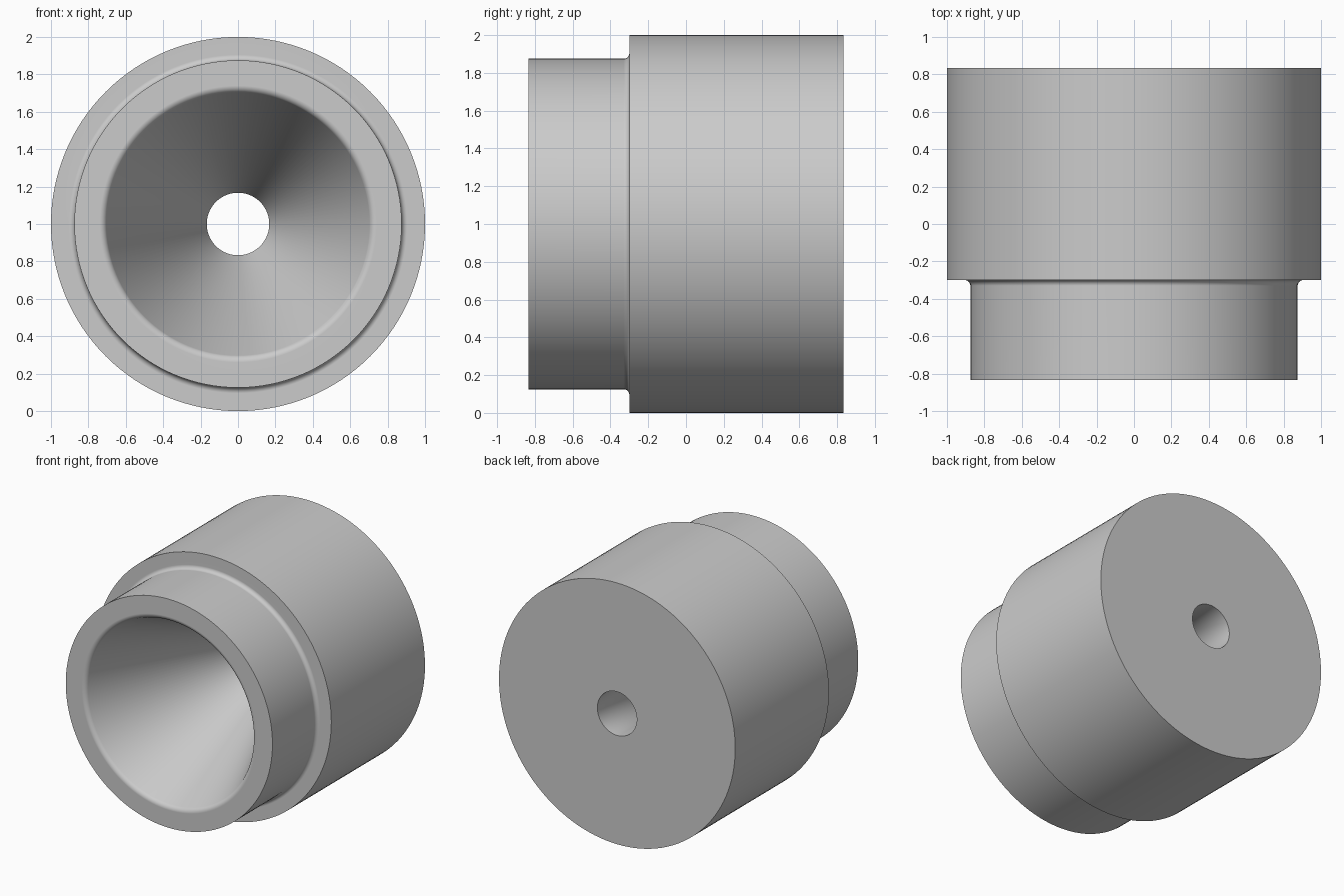
import bpy, bmesh, math
from mathutils import Vector

cube = bpy.data.objects.get("Cube")
if cube:
    bpy.data.objects.remove(cube, do_unlink=True)

SEGMENTS = 128
FRONT, STEP, BACK = -0.833, -0.30, 0.833
OUTER, NECK, BORE = 1.0, 0.875, 0.167
MOUTH, CONE_END = 0.74, 0.417
LIP, FILLET = 0.04, 0.03


def arc(r, y, radius, start, end, steps=8):
    """Points (radius, y) along an arc about (r, y), angles in radians."""
    angles = [start + (end - start) * i / steps for i in range(steps + 1)]
    return [(r + radius * math.cos(a), y + radius * math.sin(a)) for a in angles]


# Cone angle chosen so the wall meets the rounded lip smoothly
taper = math.atan((MOUTH - LIP - BORE) / (CONE_END - FRONT))
lip = arc(MOUTH, FRONT + LIP, LIP, math.pi + taper, 1.5 * math.pi)
fillet = arc(NECK + FILLET, STEP - FILLET, FILLET, math.pi, math.pi / 2)

# Closed cross-section: bore, funnel, lip, neck, fillet, body
profile = [(BORE, BACK), (BORE, CONE_END)] + lip + [(NECK, FRONT)] + fillet
profile += [(OUTER, STEP), (OUTER, BACK)]

bm = bmesh.new()
verts = [bm.verts.new((r, y, 0)) for r, y in profile]
edges = [bm.edges.new((v, verts[(i + 1) % len(verts)])) for i, v in enumerate(verts)]
bmesh.ops.spin(bm, geom=verts + edges, cent=Vector(), axis=(0, 1, 0),
               angle=math.tau, steps=SEGMENTS, use_merge=True)
bmesh.ops.remove_doubles(bm, verts=bm.verts, dist=0.0001)
bmesh.ops.recalc_face_normals(bm, faces=bm.faces)
mesh = bpy.data.meshes.new("funnel_bushing")
bm.to_mesh(mesh)
bm.free()

# Single plain grey finish
grey = bpy.data.materials.new("plain_grey")
grey.use_nodes = True
color = (0.6, 0.6, 0.6, 1)
grey.diffuse_color = color
grey.node_tree.nodes["Principled BSDF"].inputs["Base Color"].default_value = color
mesh.materials.append(grey)

bushing = bpy.data.objects.new("funnel_bushing", mesh)
bushing.location.z = 1
bpy.context.collection.objects.link(bushing)
bpy.ops.object.select_all(action="DESELECT")
bushing.select_set(True)
bpy.context.view_layer.objects.active = bushing
bpy.ops.object.shade_smooth_by_angle(angle=math.radians(30))

# Keep the flat rings flat beside the rounded edges
weighted = bushing.modifiers.new("weighted_normals", "WEIGHTED_NORMAL")
weighted.keep_sharp = True
